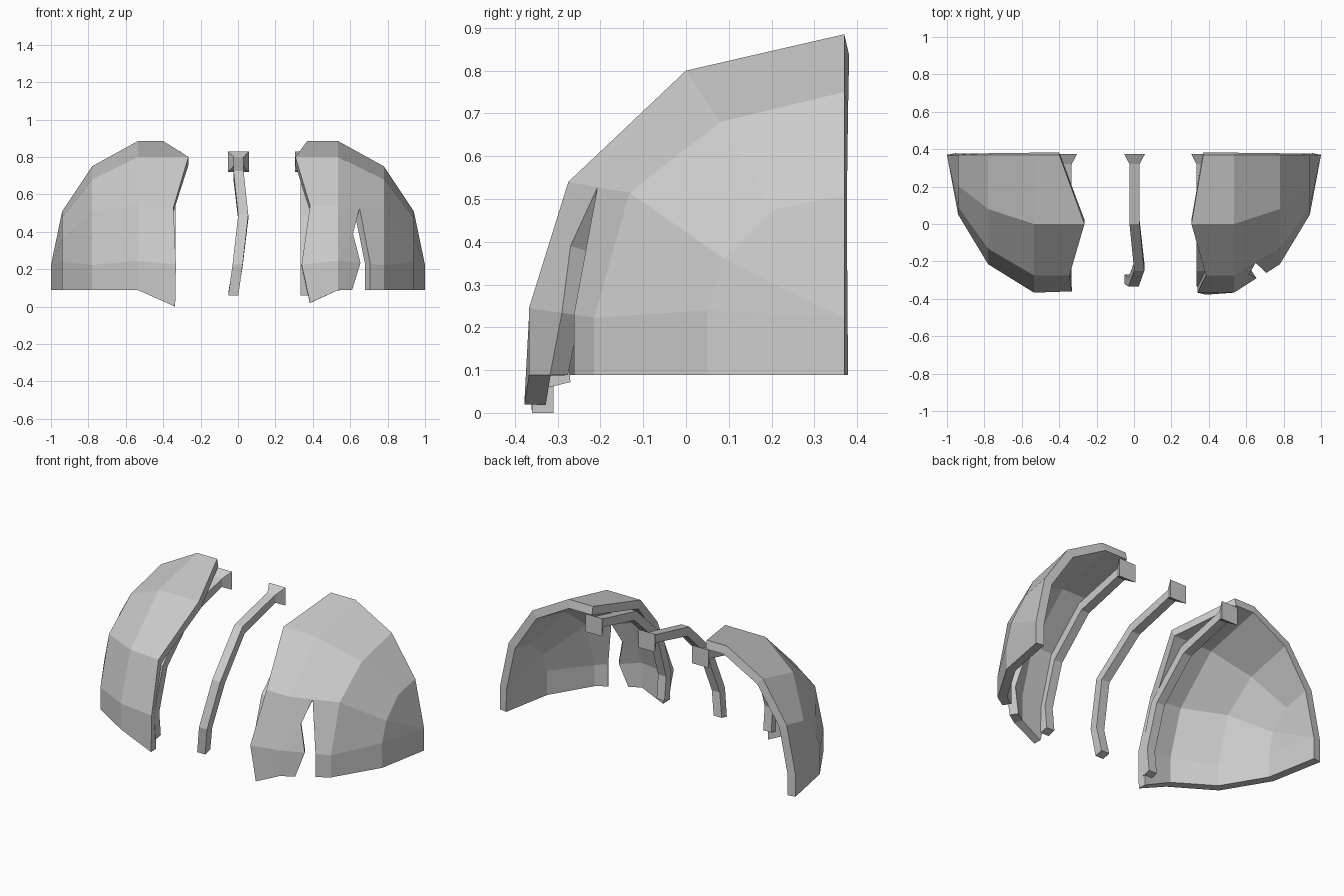
import bpy
import bmesh
from mathutils import Vector

if "Cube" in bpy.data.objects:
    bpy.data.objects.remove(bpy.data.objects["Cube"])


def make_object(name, verts, faces, outward=None):
    me = bpy.data.meshes.new(name)
    ob = bpy.data.objects.new(name, me)
    bpy.context.collection.objects.link(ob)
    bm = bmesh.new()
    vs = [bm.verts.new(v) for v in verts]
    for f in faces:
        bm.faces.new([vs[i] for i in f])
    bm.normal_update()
    if outward is None:
        bmesh.ops.recalc_face_normals(bm, faces=bm.faces[:])
    else:
        for f in bm.faces:
            if f.normal.dot(f.calc_center_median() - outward) < 0:
                f.normal_flip()
    bm.to_mesh(me)
    bm.free()
    return ob


# Dome columns from near the middle out to the side: x and (y, z) from crown to hem
COLUMNS = [
    (0.535, [(.37, .885), (0, .80), (-.275, .54), (-.367, .245), (-.367, .088)]),
    (0.78, [(.37, .75), (.08, .68), (-.132, .515), (-.215, .222), (-.215, .088)]),
    (0.94, [(.37, .51), (.205, .475), (.09, .36), (.05, .24), (.05, .088)]),
]


def shell(name, side, torn_edge, notch):
    verts = [(side * x, y, z) for x, y, z in torn_edge]
    for x, prof in COLUMNS:
        verts += [(side * x, y, z) for y, z in prof]
    verts += [(side, .37, .222), (side, .37, .088)]      # 20, 21 widest point
    A, B, C = 5, 10, 15
    faces = []
    for c in range(3):
        for r in range(4):
            if notch and c == 1 and r > 0:
                continue
            a = c * 5 + r
            faces.append((a, a + 1, a + 6, a + 5))
    # side patch
    faces += [(C, C + 1, C + 2, 20), (C + 2, C + 3, 20), (C + 3, C + 4, 21, 20)]
    if notch:
        # jagged crack rising from the hem: apex, three left points, two right points
        verts += [(side * x, y, z) for x, y, z in [
            (.65, -.207, .527), (.615, -.27, .39), (.655, -.29, .234),
            (.61, -.318, .088), (.707, -.262, .23), (.707, -.262, .088)]]
        faces += [(A + 1, A + 2, 22, B + 2, B + 1),
                  (A + 2, 22, 23), (A + 2, 23, A + 3), (23, 24, A + 3),
                  (A + 3, 24, 25, A + 4),
                  (22, B + 2, B + 3, 26), (26, B + 3, B + 4, 27)]
    ob = make_object(name, verts, faces, Vector((side * .3, .3, .15)))
    m = ob.modifiers.new("thickness", 'SOLIDIFY')
    m.thickness = 0.05
    m.offset = -1
    m.use_even_offset = True


# Two broken dome halves
shell("left_shell", -1, [(.40, .37, .885), (.265, 0, .80), (.345, -.275, .53),
                         (.332, -.36, .225), (.336, -.36, 0)], False)
shell("right_shell", 1, [(.37, .37, .885), (.307, 0, .80), (.385, -.275, .54),
                         (.34, -.367, .225), (.385, -.378, .02)], True)


# Curved ribs with flared rear ends: outer (y, z), inner (y, z)
RIB = [((.375, .83), (.375, .72)), ((.32, .80), (.32, .75)),
       ((0, .725), (.02, .675)), ((-.25, .49), (-.205, .465)),
       ((-.335, .225), (-.285, .215)), ((-.32, .06), (-.27, .072))]


def rib(name, x0, bends):
    verts, faces = [], []
    for i, ((oy, oz), (iy, iz)) in enumerate(RIB):
        w = .056 if i == 0 else .027
        x = x0 + bends[i]
        verts += [(x - w, oy, oz), (x + w, oy, oz), (x + w, iy, iz), (x - w, iy, iz)]
    for i in range(len(RIB) - 1):
        for k in range(4):
            a, b = i * 4 + k, i * 4 + (k + 1) % 4
            faces.append((a, b, b + 4, a + 4))
    n = len(verts)
    faces += [(3, 2, 1, 0), (n - 4, n - 3, n - 2, n - 1)]
    make_object(name, verts, faces)


STRAIGHT = [0] * 6
rib("middle_rib", .003, [0, 0, 0, .025, -.005, -.028])
rib("left_rib", -.36, STRAIGHT)
rib("right_rib", .361, STRAIGHT)
